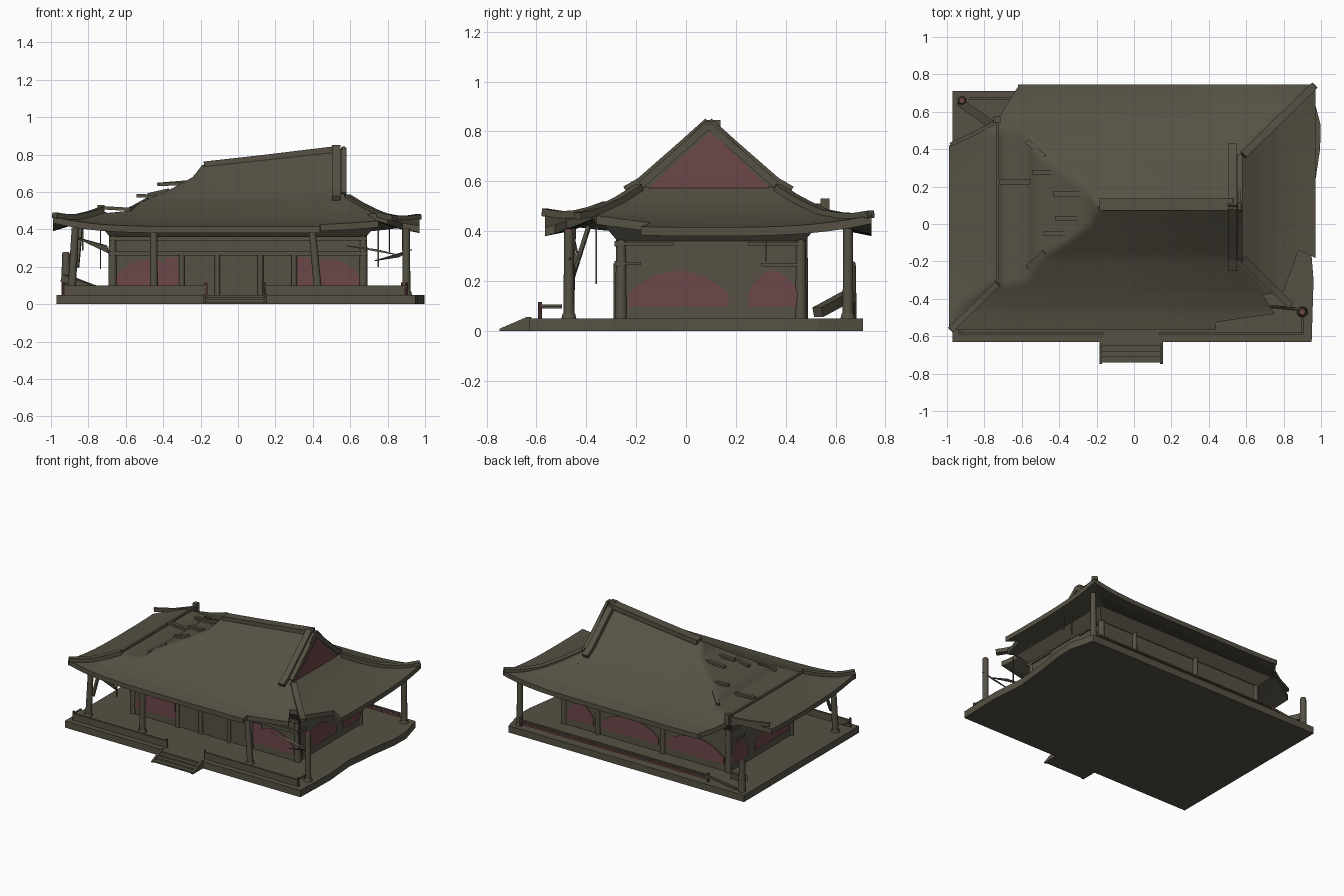
import bpy, bmesh, math
from mathutils import Vector, Matrix

if "Cube" in bpy.data.objects:
    bpy.data.objects.remove(bpy.data.objects["Cube"])

def mat(name, c):
    m = bpy.data.materials.new(name)
    m.diffuse_color = (*c, 1)
    m.use_nodes = True
    m.node_tree.nodes["Principled BSDF"].inputs["Base Color"].default_value = m.diffuse_color
    return m
WOOD = mat("weathered_wood", (0.092, 0.083, 0.058))
RED = mat("faded_red", (0.155, 0.063, 0.068))

def finish(name, bm, m=WOOD, smooth=False):
    bmesh.ops.recalc_face_normals(bm, faces=bm.faces)
    me = bpy.data.meshes.new(name)
    bm.to_mesh(me); bm.free()
    me.materials.append(m)
    o = bpy.data.objects.new(name, me)
    bpy.context.collection.objects.link(o)
    if smooth:
        shade(o)
    return o

def shade(o):
    bpy.ops.object.select_all(action='DESELECT')
    o.select_set(True)
    bpy.context.view_layer.objects.active = o
    bpy.ops.object.shade_smooth_by_angle(angle=math.radians(35))

def box(name, x0, x1, y0, y1, z0, z1, m=WOOD, flare=0):
    # flare widens the top
    bm = bmesh.new()
    bmesh.ops.create_cube(bm, size=1)
    for v in bm.verts:
        c = v.co.copy()
        k = 2*flare if c.z > 0 else 0
        v.co = ((x0+x1)/2+c.x*(x1-x0+k), (y0+y1)/2+c.y*(y1-y0+k), (z0+z1)/2+c.z*(z1-z0))
    return finish(name, bm, m)

def bars(name, pts, w, h, m=WOOD):
    # chain of square timbers following a path
    bm = bmesh.new()
    for a, b in zip(pts, pts[1:]):
        a, b = Vector(a), Vector(b)
        d = b-a
        q = d.to_track_quat('X', 'Z').to_matrix().to_4x4()
        bmesh.ops.create_cube(bm, size=1, matrix=Matrix.Translation((a+b)/2) @ q @ Matrix.Diagonal((d.length+0.004, w, h, 1)))
    return finish(name, bm, m)

def post(name, a, b, r0, r1, m=WOOD, n=12):
    a, b = Vector(a), Vector(b)
    d = b-a
    bm = bmesh.new()
    bmesh.ops.create_cone(bm, cap_ends=True, segments=n, radius1=r0, radius2=r1, depth=d.length,
                          matrix=Matrix.Translation((a+b)/2) @ d.to_track_quat('Z', 'Y').to_matrix().to_4x4())
    return finish(name, bm, m, True)

def prism(name, pts, off, m=WOOD):
    # extruded polygon
    bm = bmesh.new()
    f = bm.faces.new([bm.verts.new(p) for p in pts])
    r = bmesh.ops.extrude_face_region(bm, geom=[f])
    for v in r['geom']:
        if isinstance(v, bmesh.types.BMVert):
            v.co += Vector(off)
    bmesh.ops.triangulate(bm, faces=[f for f in bm.faces if len(f.verts) > 4])
    return finish(name, bm, m)

# roof height rules
P = [(0, .415), (.1, .44), (.2, .485), (.3, .54), (.385, .59), (.555, .74), (.66, .835)]
S = [(0, .415), (.1, .435), (.2, .465), (.3, .515), (.42, .59), (.7, .9)]
L = [(0, .425), (.1, .455), (.26, .50), (.29, .485), (.42, .50), (.46, .54), (.64, .62), (.75, .68), (.81, .76), (.9, .9)]
def lerp(t, d):
    d = max(d, t[0][0])
    for (a, u), (b, v) in zip(t, t[1:]):
        if d <= b:
            return u+(v-u)*(d-a)/(b-a)
    return t[-1][1]
YC, HY, XL, XR, XG = .09, .655, -.99, .97, .57
def height(x, y, skirt=False):
    z = lerp(P, HY-abs(y-YC))
    z = .415+(z-.415)*(1-.2*min(1, max(0, (.55-x)/.73)))
    z = min(z, lerp(L, x-XL))
    if skirt:
        z = min(z, lerp(S, XR-x))
    return z+.05*min(1, abs(x)/.97)**5*(abs(y-YC)/HY)**3

def roof_part(name, x0, x1, nx, ny, skirt):
    bm = bmesh.new()
    T = .035
    g = [[[bm.verts.new((x, y, height(x, y, skirt)-t)) for j in range(ny+1)
           for y in [YC-HY+2*HY*j/ny]] for i in range(nx+1) for x in [x0+(x1-x0)*i/nx]] for t in (0, T)]
    for s in g:
        for i in range(nx):
            for j in range(ny):
                bm.faces.new((s[i][j], s[i+1][j], s[i+1][j+1], s[i][j+1]))
    for i in range(nx):
        for j in (0, ny):
            bm.faces.new((g[0][i][j], g[0][i+1][j], g[1][i+1][j], g[1][i][j]))
    for j in range(ny):
        for i in (0, nx):
            bm.faces.new((g[0][i][j], g[0][i][j+1], g[1][i][j+1], g[1][i][j]))
    return finish(name, bm)

main = roof_part("main_roof", XL, XG, 90, 60, False)
skirt = roof_part("gable_skirt_roof", XG-.02, XR, 24, 76, True)

# broken-away roof corners
holes = [[(.88, -.14), (1.1, -.24), (1.1, -.7), (.43, -.7), (.44, -.525), (.75, -.48), (.69, -.38), (.8, -.36)],
         [(-.615, .8), (-.62, .735), (-.73, .56), (-1.1, .36), (-1.1, .8)]]
for k, h in enumerate(holes):
    c = prism("roof_cutter", [(x, y, .2) for x, y in h], (0, 0, .6))
    for o in (main, skirt):
        if k and o is skirt:
            continue
        md = o.modifiers.new("cut", 'BOOLEAN')
        md.operation, md.solver, md.object = 'DIFFERENCE', 'EXACT', c
        bpy.context.view_layer.objects.active = o
        bpy.ops.object.modifier_apply(modifier=md.name)
    bpy.data.objects.remove(c)
for o in (main, skirt):
    shade(o)

# ridge, gable and hip ridges
bars("ridge", [(-.18, .105, .745), (.15, .105, .782), (.53, .105, .828)], .065, .035)
prism("gable_panel", [(.572, -.155, .57), (.572, .335, .57), (.572, YC+.01, .80)], (.004, 0, 0), RED)
prism("gable_frame", [(.555, -.19, .565), (.555, .375, .565), (.555, YC+.025, .842), (.555, YC-.015, .842)], (.017, 0, 0))
for s in (-1, 1):
    path = [(.525, YC+s*d, height(.525, YC+s*d)+.008) for d in (.0, .1, .19, .27, .33)]
    bars("verge_ridge", path, .045, .04)
    bars("barge_board", [(.565, p[1], p[2]-.01) for p in path[:4]], .03, .03)
    e = 1 if s > 0 else .66
    bars("right_hip_ridge", [(x, y, height(x, y, True)+.004) for i in range(7)
         for x, y in [(.585+.38*e*i/6, YC+s*(.28+.37*e*i/6))]], .04, .028)
bars("front_left_hip_ridge", [(x, y, height(x, y)+.01) for i in range(5)
     for x, y in [(-.73-.25*i/4, -.32-.245*i/4)]], .035, .03)
bars("broken_hip_ridge", [(-.73, .55, .495), (-.86, .48, .47), (-.98, .425, .465)], .02, .025)
box("broken_hip_post", -.75, -.715, .54, .575, .45, .53)
bars("collapsed_roof_edge", [(-.73, -.31, .50), (-.73, .55, .50)], .015, .02)

# exposed rafters over the collapsed end
for a, b in [((-.54, .275, .58), (-.37, .275, .575)), ((-.43, .16, .64), (-.25, .16, .655)),
             ((-.42, .03, .64), (-.30, .03, .645)), ((-.48, -.05, .585), (-.37, -.05, .61)),
             ((-.57, .44, .51), (-.48, .36, .55)), ((-.57, -.23, .51), (-.48, -.15, .56)),
             ((-.72, .225, .515), (-.55, .225, .505))]:
    bars("loose_rafter", [a, b], .025, .018)

# platform with eroded right edge
edge = [(.95, -.63), (.96, -.3), (.94, -.05), (.965, .2), (.995, .4), (.998, .53), (.95, .71)]
prism("platform", [(x, y, 0) for x, y in [(-.97, .71), (-.97, -.63)]+edge], (0, 0, .05))

# front steps with sloping side boards
for i in range(4):
    box("step", -.18, .15, -.74+.029*i, -.62, 0, .0125*(i+1))
for x in (-.185, .14):
    prism("step_side", [(x, -.748, 0), (x, -.62, 0), (x, -.62, .055), (x, -.64, .055), (x, -.748, .008)], (.015, 0, 0))

# hall walls, flared cornice, wall posts and tie beams
box("hall_walls", -.68, .68, -.27, .47, .002, .44)
box("cornice", -.685, .685, -.275, .475, .36, .43, flare=.06)
for x in (-.67, .67):
    for y in (-.26, .46):
        post("corner_post", (x, y, .05), (x, y, .40), .024, .02)
for x in (-.3, -.11, .12, .3):
    post("front_wall_post", (x, -.275, .05), (x, -.275, .27), .015, .015)
for x in (-.14, .39):
    post("back_wall_post", (x, .47, .05), (x, .47, .38), .02, .018)
for z in (.27, .35):
    box("tie_beam", -.69, .69, -.287, -.265, z-.011, z+.011)
for s in (-1, 1):
    for y0, y1, z in [(-.26, -.05, .35), (.25, .45, .35), (-.26, -.18, .27), (.30, .45, .265)]:
        box("side_tie_beam", s*.683-.008, s*.683+.008, y0, y1, z-.007, z+.007)

# arched red wall panels
def arch(name, u0, u1, at, axis):
    uz = [(u0, .1)]+[(u0+(u1-u0)*t/12, .11+.13*math.sin(math.pi*(.06+.88*t/12))**.7) for t in range(13)]+[(u1, .1)]
    k = .006 if at > 0 else -.006
    if axis == 'x':
        prism(name, [(u, at, z) for u, z in uz], (0, k, 0), RED)
    else:
        prism(name, [(at, u, z) for u, z in uz], (k, 0, 0), RED)
for a, b in [(-.65, -.31), (.31, .65)]:
    arch("front_red_panel", a, b, -.27, 'x')
for a, b in [(-.64, -.17), (-.11, .36), (.42, .64)]:
    arch("back_red_panel", a, b, .47, 'x')
for x in (-.68, .68):
    for a, b in [(-.23, .17), (.25, .45)]:
        arch("side_red_panel", a, b, x, 'y')
for x in (-.355, .35):
    box("red_door_panel", x-.035, x+.035, -.276, -.27, .1, .25, RED)

# veranda columns, some leaning
for a, b in [((-.89, -.47), (-.87, -.47)), ((-.45, -.47), (-.45, -.47)), ((.43, -.47), (.395, -.46)),
             ((.9, -.47), (.9, -.47)), ((.9, .65), (.9, .65))]:
    post("veranda_column", (*a, .05), (*b, .41 if a[0] < .9 or a[1] > 0 else .40), .022, .019)
    post("column_base", (*a, .05), (*a, .07), .03, .025)
post("broken_column", (-.92, .66, .05), (-.92, .66, .27), .025, .021)
bars("fallen_beam", [(-.93, .65, .14), (-.76, .53, .075)], .045, .04)
for x, y, z in [(.9, -.47, .40), (-.92, .66, .27)]:
    post("red_column_top", (x, y, z), (x, y, z+.008), .02, .016, RED)

# railings: solid boards in front, open rails elsewhere
def rail(pts, board):
    bars("rail_top", [(x, y, .095) for x, y in pts], .014, .01)
    if board:
        bars("rail_board", [(x, y, .07) for x, y in pts], .01, .042)
    for x, y in pts[::3]:
        post("rail_post", (x, y, .05), (x, y, .115), .008, .008, RED, 8)
rail([(-.93, -.585), (-.68, -.585), (-.42, -.585), (-.17, -.585)], True)
rail([(.14, -.585), (.38, -.585), (.62, -.585), (.9, -.585)], True)
rail([(-.93, -.585), (-.93, -.5)], False)
rail([(-.65, .67), (-.2, .67), (.3, .67), (.88, .67)], False)
bars("rail_red_board", [(-.63, .672, .075), (.86, .672, .075)], .008, .014, RED)
bars("loose_back_rail", [(-.88, .67, .06), (-.65, .67, .09)], .014, .014)
bars("right_rail_stub", [(.9, -.585, .1), (.9, -.5, .1)], .01, .01)

# hanging splinters and torn boards
for x, y, z in [(-.83, -.36, .29), (-.735, -.36, .19), (.75, -.36, .2), (.81, .32, .28), (.88, .32, .29)]:
    bars("hanging_splinter", [(x, y, z), (x, y, .42)], .007, .007)
bars("hanging_board", [(-.86, -.46, .2), (-.84, -.39, .42)], .02, .015)
for t in [[(-.88, -.45, .36), (-.69, -.43, .27), (-.7, -.44, .31)],
          [(.58, -.45, .31), (.86, -.45, .26), (.74, -.44, .29)],
          [(.73, -.45, .23), (.93, -.47, .29), (.86, -.45, .25)]]:
    prism("torn_board", t, (0, .006, .004))
